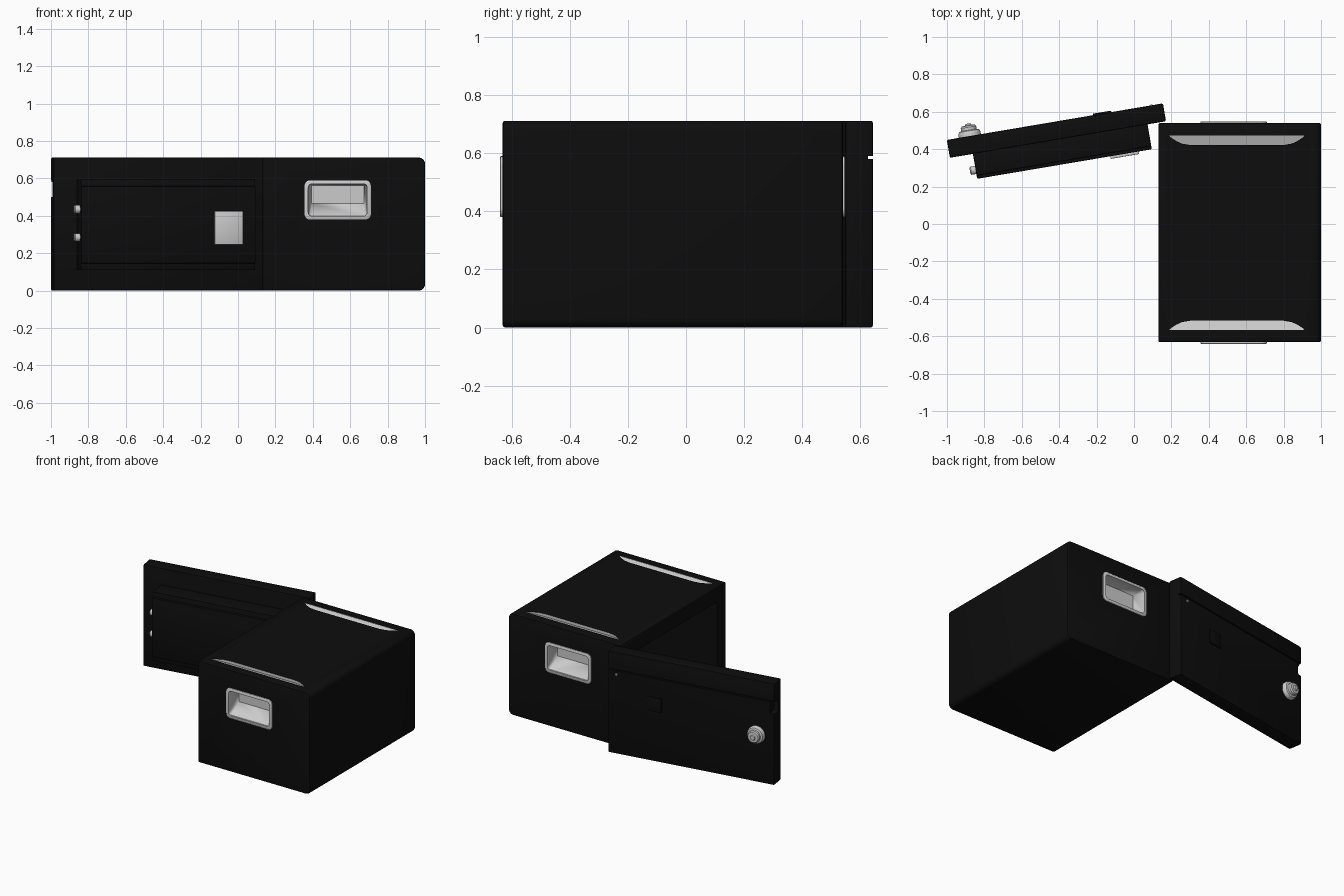
import bpy, bmesh, math
from mathutils import Matrix, Vector

old = bpy.data.objects.get("Cube")
if old:
    bpy.data.objects.remove(old, do_unlink=True)


def material(name, value):
    m = bpy.data.materials.new(name)
    m.use_nodes = True
    col = (value, value, value, 1)
    m.diffuse_color = col
    m.node_tree.nodes["Principled BSDF"].inputs["Base Color"].default_value = col
    return m


BLACK = material("black paint", 0.004)
LIGHT = material("light metal", 0.6)

# The door hangs open: local x runs along it, local -y is its inner side
DOOR = Matrix.Translation((0.155, 0.645, 0)) @ Matrix.Rotation(math.radians(9.6), 4, "Z")


def finish(name, bm, mat, xf=None):
    bmesh.ops.recalc_face_normals(bm, faces=bm.faces)
    me = bpy.data.meshes.new(name)
    bm.to_mesh(me)
    bm.free()
    if xf:
        me.transform(xf)
    me.materials.append(mat)
    ob = bpy.data.objects.new(name, me)
    bpy.context.collection.objects.link(ob)
    return ob


def activate(ob):
    bpy.ops.object.select_all(action="DESELECT")
    ob.select_set(True)
    bpy.context.view_layer.objects.active = ob


def block(name, lo, hi, mat, bevel=0, xf=None, round_x=0):
    bm = bmesh.new()
    bmesh.ops.create_cube(bm, size=1)
    lo, hi = Vector(lo), Vector(hi)
    for v in bm.verts:
        v.co = Vector([l + (c + 0.5) * (h - l) for c, l, h in zip(v.co, lo, hi)])
    if round_x:
        edges = [e for e in bm.edges if all(v.co.x > hi.x - 0.001 for v in e.verts)
                 and abs(e.verts[0].co.y - e.verts[1].co.y) > 0.1]
        bmesh.ops.bevel(bm, geom=edges, offset=round_x, segments=6, profile=0.5, affect="EDGES")
    if bevel:
        sharp = [e for e in bm.edges if e.calc_face_angle(0) > 0.6]
        bmesh.ops.bevel(bm, geom=sharp, offset=bevel, segments=2, profile=0.5, affect="EDGES")
    return finish(name, bm, mat, xf)


def hull(name, points, mat, xf=None):
    bm = bmesh.new()
    for p in points:
        bm.verts.new(p)
    res = bmesh.ops.convex_hull(bm, input=bm.verts)
    junk = list({g for g in res["geom_interior"] + res["geom_unused"]
                 if isinstance(g, bmesh.types.BMVert)})
    bmesh.ops.delete(bm, geom=junk, context="VERTS")
    bmesh.ops.dissolve_limit(bm, angle_limit=0.01, verts=bm.verts, edges=bm.edges)
    return finish(name, bm, mat, xf)


def lathe(name, profile, mat, xf, steps=32):
    """Spin (radius, height) points about local z."""
    bm = bmesh.new()
    vs = [bm.verts.new((r, 0, h)) for r, h in profile]
    es = [bm.edges.new(p) for p in zip(vs, vs[1:])]
    bmesh.ops.spin(bm, geom=vs + es, cent=(0, 0, 0), axis=(0, 0, 1), angle=math.tau, steps=steps)
    bmesh.ops.remove_doubles(bm, verts=bm.verts, dist=0.0001)
    return finish(name, bm, mat, xf)


def cut(ob, cutter):
    cutter.hide_render = True
    activate(ob)
    mod = ob.modifiers.new("cut", "BOOLEAN")
    mod.object = cutter
    mod.operation = "DIFFERENCE"
    mod.solver = "EXACT"
    mod.material_mode = "TRANSFER"
    bpy.ops.object.modifier_apply(modifier=mod.name)


def drop(*obs):
    for o in obs:
        bpy.data.objects.remove(o, do_unlink=True)


def rounded(w, h, r, n=5):
    """Rounded rectangle outline centred on the origin."""
    pts = []
    for i, (sx, sz) in enumerate(((1, 1), (-1, 1), (-1, -1), (1, -1))):
        for k in range(n + 1):
            a = math.pi / 2 * (i + k / n)
            pts.append((sx * (w / 2 - r) + r * math.cos(a), sz * (h / 2 - r) + r * math.sin(a)))
    return pts


# Case with a thick wall and an opening on the door side
FRONT, BACK, TOP = -0.632, 0.54, 0.712
case = block("case", (0.13, FRONT, 0), (1, BACK, TOP), BLACK, 0.01, round_x=0.035)
cavity = block("cavity_cutter", (0, -0.53, 0.1), (0.9, 0.44, 0.61), BLACK)
cut(case, cavity)
drop(cavity)

# Carry handles at both ends: raised frame around a scooped cup
CX, CZ = 0.533, 0.485
for side, face, label in ((-1, FRONT, "front"), (1, BACK, "back")):
    frame = hull(label + "_handle_frame",
                 [(CX + x, face + side * d, CZ + z) for x, z in rounded(0.355, 0.21, 0.03)
                  for d in (-0.004, 0.006)]
                 + [(CX + x, face + side * 0.009, CZ + z) for x, z in rounded(0.345, 0.2, 0.027)],
                 LIGHT)
    cup = hull(label + "_cup_cutter",
               [(CX + x, face + side * d, CZ + z) for x, z in rounded(0.315, 0.172, 0.02)
                for d in (0.03, -0.002)]
               + [(CX + x, face - side * 0.08, z) for x in (-0.14, 0.14) for z in (0.465, 0.562)],
               LIGHT)
    cut(case, cup)
    cut(frame, cup)
    drop(cup)

    # Shallow sloped groove in the lid, deepest toward the middle
    outer = face - side * (0.065 if side < 0 else 0.068)
    outline = ((0.36, 0), (0.355, 0.008), (0.325, 0.028), (0.295, 0.042), (0.25, 0.05))
    pts = []
    for half, inward in outline:
        for s in (-1, 1):
            y = outer - side * inward
            x = 0.55 + s * half
            pts += [(x, y, TOP - 0.002 - inward * 0.35), (x, y, TOP + 0.03)]
    groove = hull("groove_cutter", pts, LIGHT)
    cut(case, groove)
    drop(groove)

# Door panel with a long thin groove and an edge notch
door = block("door_panel", (-1.172, -0.097, 0), (0, 0, TOP), BLACK, 0.008, DOOR)
slot = block("slot_cutter", (-1.2, -0.018, 0.58), (0.1, 0.1, 0.59), BLACK, xf=DOOR)
notch = block("notch_cutter", (-1.3, -0.06, 0.5), (-1.14, 0.1, 0.58), BLACK, 0.01, DOOR)
for c in (slot, notch):
    cut(door, c)
    drop(c)

# Inner plug of the door, stepped
block("door_plug", (-1.047, -0.215, 0.11), (-0.1, -0.09, 0.595), BLACK, 0.006, DOOR)
block("door_plug_step", (-1.047, -0.232, 0.145), (-0.1, -0.2, 0.56), BLACK, 0.006, DOOR)
block("lock_plate", (-0.325, -0.246, 0.247), (-0.17, -0.225, 0.425), LIGHT, 0.003, DOOR)
block("outer_plate", (-0.38, -0.002, 0.35), (-0.28, 0.008, 0.45), BLACK, 0.003, DOOR)
block("indicator", (-0.068, -0.002, 0.55), (-0.056, 0.004, 0.564), LIGHT, 0, DOOR)

# Locking bolts on the free edge of the plug
for z, label in ((0.285, "lower"), (0.435, "upper")):
    xf = DOOR @ Matrix.Translation((-1.04, -0.184, z)) @ Matrix.Rotation(-math.pi / 2, 4, "Y")
    lathe(label + "_bolt", ((0, 0), (0.022, 0), (0.022, 0.032), (0.017, 0.038), (0, 0.038)),
          LIGHT, xf, 20)

# Round lock on the outer face
xf = DOOR @ Matrix.Translation((-1.047, -0.002, 0.335)) @ Matrix.Rotation(-math.pi / 2, 4, "X")
lathe("lock_knob", ((0, 0), (0.06, 0), (0.06, 0.018), (0.054, 0.03), (0.042, 0.034),
                    (0.042, 0.05), (0.036, 0.058), (0.018, 0.06), (0.015, 0.068), (0, 0.07)),
      LIGHT, xf)

for ob in bpy.context.scene.objects:
    if ob.type == "MESH" and ob.data.materials and ob.data.materials[0] in (BLACK, LIGHT):
        activate(ob)
        bpy.ops.object.shade_smooth_by_angle(angle=math.radians(30))
